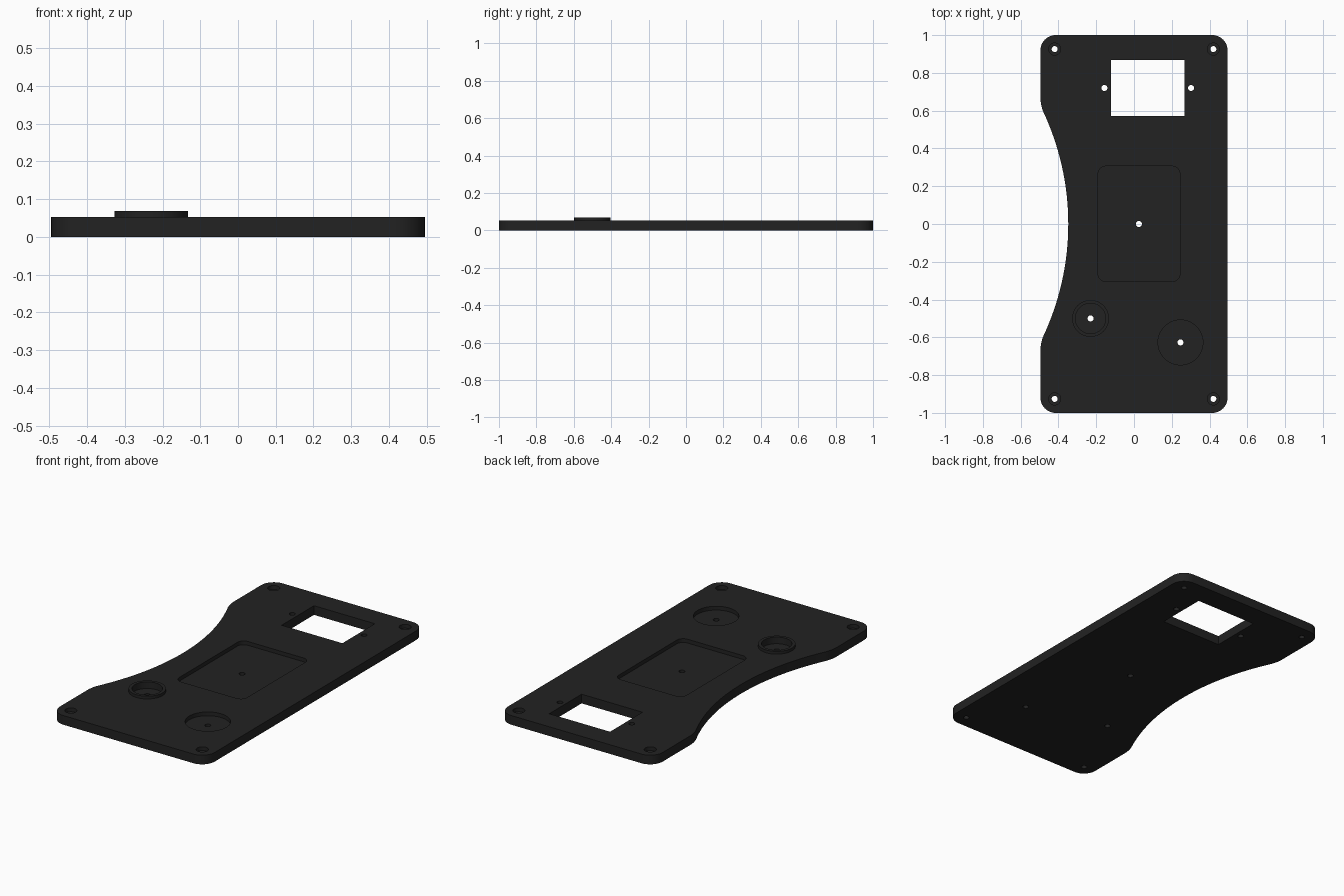
import bpy, bmesh, math

if "Cube" in bpy.data.objects:
    bpy.data.objects.remove(bpy.data.objects["Cube"])

TOP, FLOOR, RIM = 0.053, 0.031, 0.069

black = bpy.data.materials.new("matte_black")
black.diffuse_color = (0.016, 0.016, 0.016, 1)
black.use_nodes = True
black.node_tree.nodes["Principled BSDF"].inputs["Base Color"].default_value = black.diffuse_color


def arc(cx, cy, r, a0, a1, n):
    """Points on an arc, angles in degrees."""
    return [(cx + r * math.cos(math.radians(a0 + (a1 - a0) * i / n)),
             cy + r * math.sin(math.radians(a0 + (a1 - a0) * i / n))) for i in range(n + 1)]


def circle(cx, cy, r, n=48):
    return arc(cx, cy, r, 0, 360, n)[:-1]


def rounded_rect(x0, x1, y0, y1, r, n=8):
    return (arc(x1 - r, y1 - r, r, 0, 90, n) + arc(x0 + r, y1 - r, r, 90, 180, n)
            + arc(x0 + r, y0 + r, r, 180, 270, n) + arc(x1 - r, y0 + r, r, 270, 360, n))


def prism(name, pts, z0, z1):
    """Extrude a counter-clockwise outline from z0 to z1."""
    bm = bmesh.new()
    face = bm.faces.new([bm.verts.new((x, y, z0)) for x, y in pts])
    ext = bmesh.ops.extrude_face_region(bm, geom=[face])
    for v in ext["geom"]:
        if isinstance(v, bmesh.types.BMVert):
            v.co.z = z1
    bmesh.ops.recalc_face_normals(bm, faces=bm.faces)
    me = bpy.data.meshes.new(name)
    bm.to_mesh(me)
    bm.free()
    me.materials.append(black)
    ob = bpy.data.objects.new(name, me)
    bpy.context.collection.objects.link(ob)
    return ob


def boolean(target, tool, op):
    """Apply a boolean and remove the tool."""
    bpy.context.view_layer.objects.active = target
    mod = target.modifiers.new(op, 'BOOLEAN')
    mod.operation, mod.solver, mod.object = op, 'EXACT', tool
    bpy.ops.object.modifier_apply(modifier=mod.name)
    bpy.data.objects.remove(tool, do_unlink=True)


def cut(pts, z0, z1=0.2):
    boolean(plate, prism("cutter", pts, z0, z1), 'DIFFERENCE')


# Plate outline: rounded corners, long concave waist blended by fillets on the left
X, R, WAIST, BLEND = 0.495, 0.08, 1.4, 0.2
wx = -0.348 - WAIST
fx = -X + BLEND
fy = math.sqrt((WAIST + BLEND) ** 2 - (fx - wx) ** 2)
ang = math.degrees(math.atan2(fy, fx - wx))
outline = (arc(X - R, -1 + R, R, 270, 360, 12) + arc(X - R, 1 - R, R, 0, 90, 12)
           + arc(-X + R, 1 - R, R, 90, 180, 12)
           + arc(fx, fy, BLEND, 180, 180 + ang, 8)[:-1]
           + arc(wx, 0, WAIST, ang, -ang, 40)
           + arc(fx, -fy, BLEND, 180 - ang, 180, 8)[1:]
           + arc(-X + R, -1 + R, R, 180, 270, 12))
plate = prism("base_plate", outline, 0, TOP)

# Raised collar
boolean(plate, prism("collar", circle(-0.23, -0.5, 0.0975, 64), 0.02, RIM), 'UNION')

# Recesses: collar well, round dish, central pocket
cut(circle(-0.23, -0.5, 0.08, 64), FLOOR)
cut(circle(0.246, -0.627, 0.119, 64), FLOOR)
cut(rounded_rect(-0.19, 0.243, -0.304, 0.306, 0.04), FLOOR)

# Rectangular window
cut([(-0.122, 0.572), (0.267, 0.572), (0.267, 0.868), (-0.122, 0.868)], -0.1)

# Countersunk corner screw holes
for x in (-0.42, 0.42):
    for y in (-0.926, 0.926):
        cut(circle(x, y, 0.032, 32), FLOOR)
        cut(circle(x, y, 0.016, 24), -0.1)

# Through holes in the recesses and beside the window
for x, y in [(-0.23, -0.5), (0.246, -0.627), (0.026, 0), (-0.157, 0.72), (0.302, 0.72)]:
    cut(circle(x, y, 0.016, 24), -0.1)

# Smooth curved walls, sharp edges
bpy.ops.object.select_all(action='DESELECT')
plate.select_set(True)
bpy.context.view_layer.objects.active = plate
bpy.ops.object.shade_smooth_by_angle(angle=math.radians(30))
